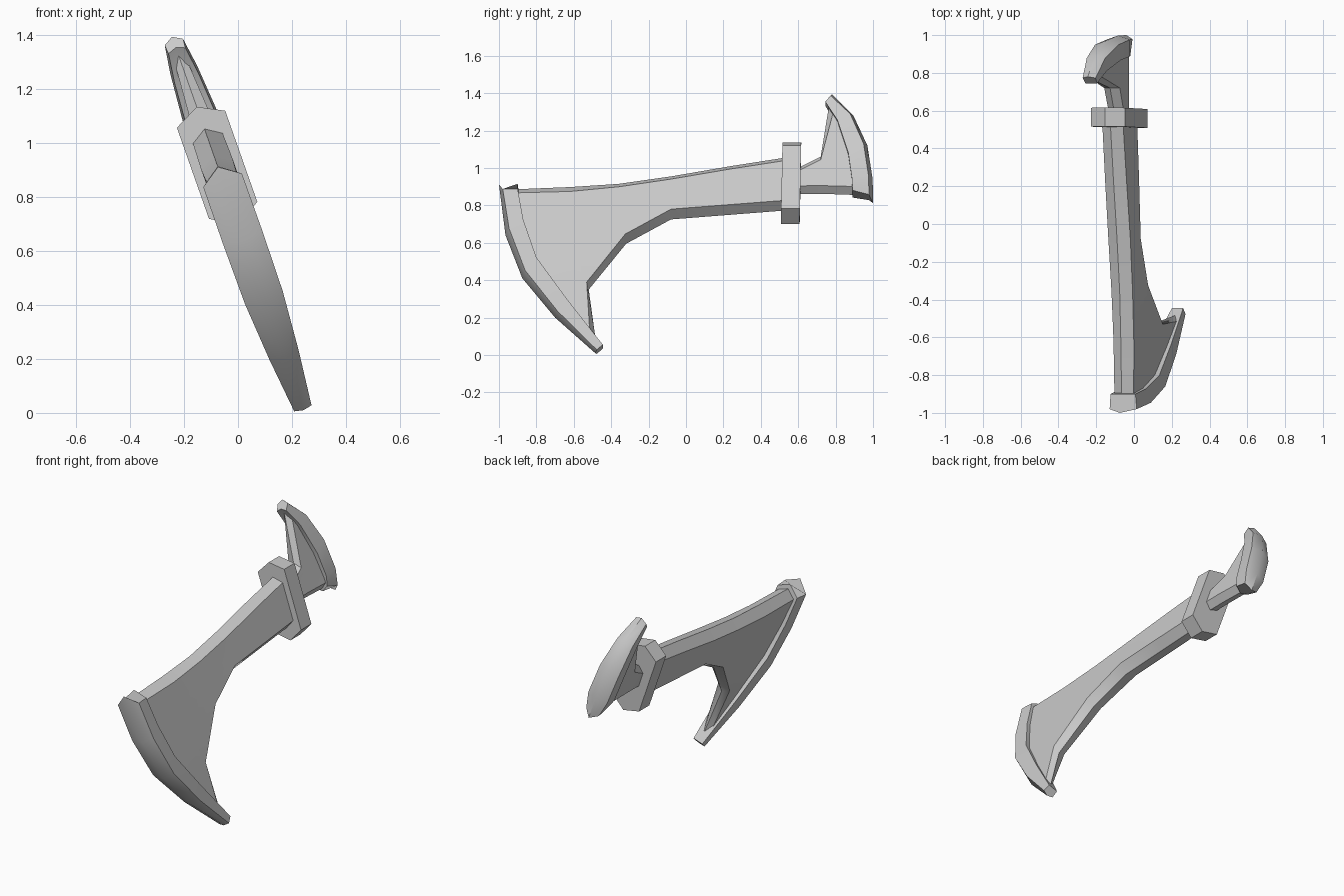
import bpy, bmesh, math
from mathutils import Vector

old = bpy.data.objects.get("Cube")
if old:
    bpy.data.objects.remove(old)

TILT = math.radians(19.4)
steel = bpy.data.materials.new("grey_steel")
steel.use_nodes = True
steel.diffuse_color = (0.6, 0.6, 0.6, 1)
steel.node_tree.nodes["Principled BSDF"].inputs["Base Color"].default_value = (0.6, 0.6, 0.6, 1)


def place(p, w):
    """Side-profile point (y, z) pushed w off the leaning centre plane."""
    y, z = p
    return Vector(((0.7 - z) * math.tan(TILT) + w * math.cos(TILT), y, z + w * math.sin(TILT)))


def loft(name, rings, angle):
    """Skin a row of equal rings and cap both ends."""
    bm = bmesh.new()
    loops = [[bm.verts.new(place(p, w)) for p, w in ring] for ring in rings]
    n = len(loops[0])
    for a, b in zip(loops, loops[1:]):
        for i in range(n):
            j = (i + 1) % n
            bm.faces.new((a[i], a[j], b[j], b[i]))
    bm.faces.new(loops[0])
    bm.faces.new(loops[-1])
    bmesh.ops.recalc_face_normals(bm, faces=bm.faces)
    mesh = bpy.data.meshes.new(name)
    bm.to_mesh(mesh)
    bm.free()
    mesh.materials.append(steel)
    obj = bpy.data.objects.new(name, mesh)
    bpy.context.collection.objects.link(obj)
    bpy.ops.object.select_all(action="DESELECT")
    obj.select_set(True)
    bpy.context.view_layer.objects.active = obj
    bpy.ops.object.shade_smooth_by_angle(angle=math.radians(angle))
    return obj


def web_ring(top, bottom, w_top, w_bottom, mid=None, drop=0.035):
    """Pointed section from top to bottom edge, bowed through mid."""
    a, b = Vector(top), Vector(bottom)
    m = Vector(mid) if mid else (a + b) / 2
    bow = m - (a + b) / 2
    t = drop / (b - a).length
    side = [(a.lerp(b, s) + bow * 4 * s * (1 - s), w_top + (w_bottom - w_top) * s)
            for s in (t, 0.3, 0.5, 0.7, 1 - t)]
    return [(a, 0)] + side + [(b, 0)] + [(p, -w) for p, w in reversed(side)]


def rim_ring(outer, inner, w, drop=0.0):
    """Ridged section of an edge band; drop makes a pointed end."""
    o, i = Vector(outer), Vector(inner)
    down = Vector((0, -drop))
    so, si = o.lerp(i, 0.2) + down, i + down
    return [(o, 0), (so, w), (si, w * 0.92), (i, 0), (si, -w * 0.92), (so, -w)]


# Main shaft flaring into the blade
loft("blade_body", [
    web_ring((0.56, 1.06), (0.56, 0.775), 0.058, 0.058),
    web_ring((0.24, 1.01), (0.24, 0.75), 0.06, 0.06),
    web_ring((-0.08, 0.955), (-0.08, 0.725), 0.062, 0.06),
    web_ring((-0.36, 0.915), (-0.32, 0.595), 0.06, 0.052),
    web_ring((-0.62, 0.898), (-0.52, 0.35), 0.058, 0.04, (-0.59, 0.59)),
    web_ring((-0.94, 0.885), (-0.48, 0.06), 0.055, 0.022, (-0.82, 0.43)),
], 40)

# Curved cutting edge
loft("cutting_edge", [
    rim_ring((-1.0, 0.912), (-0.9, 0.915), 0.076, 0.05),
    rim_ring((-0.965, 0.64), (-0.87, 0.7), 0.077),
    rim_ring((-0.875, 0.41), (-0.8, 0.5), 0.074),
    rim_ring((-0.7, 0.2), (-0.635, 0.28), 0.057),
    rim_ring((-0.485, 0.01), (-0.445, 0.045), 0.034),
], 42)

# Collar around the shaft, with slightly leaning faces
def collar_ring(y):
    half = [(1.135, 0), (1.089, 0.095), (0.751, 0.095), (0.7, 0)]
    pts = half + [(z, -w) for z, w in reversed(half[1:3])]
    return [((y + (z - 0.92) * 0.02, z), w) for z, w in pts]


loft("collar", [collar_ring(0.512), collar_ring(0.612)], 35)

# Rear neck spreading into the tail fin
loft("rear_neck", [
    web_ring((0.57, 0.985), (0.57, 0.86), 0.042, 0.042, drop=0.03),
    web_ring((0.72, 1.06), (0.72, 0.862), 0.044, 0.042, drop=0.03),
    web_ring((0.765, 1.335), (0.93, 0.855), 0.022, 0.042, (0.9, 1.09)),
], 40)

# Leaf-shaped rim of the tail fin
loft("tail_rim", [
    rim_ring((0.78, 1.395), (0.745, 1.355), 0.036, 0.012),
    rim_ring((0.895, 1.28), (0.81, 1.24), 0.052),
    rim_ring((0.97, 1.12), (0.868, 1.06), 0.066),
    rim_ring((0.998, 0.94), (0.888, 0.92), 0.066),
    rim_ring((1.0, 0.812), (0.89, 0.842), 0.045, -0.025),
], 42)
